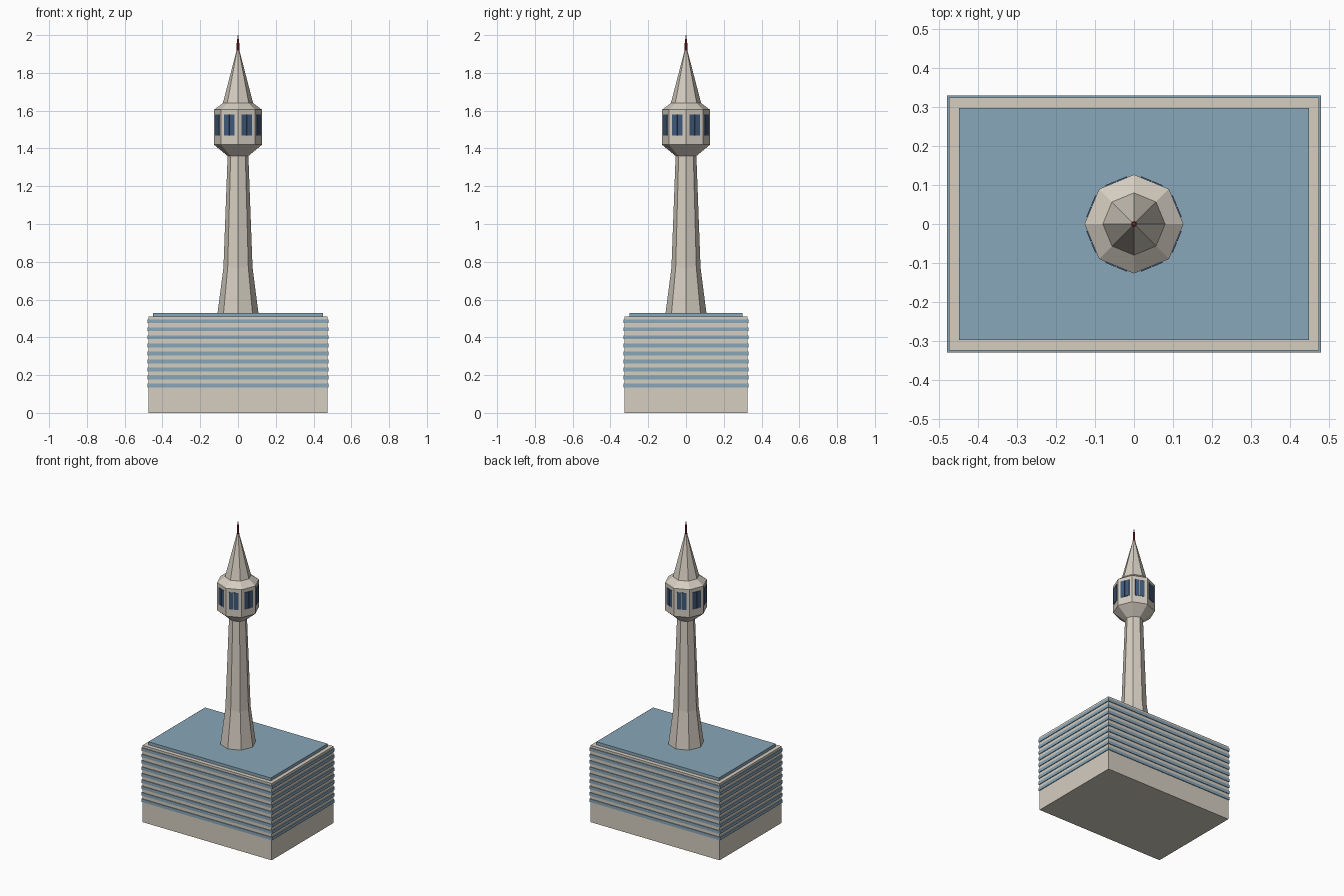
import bpy, bmesh
from math import pi, cos, sin
from mathutils import Matrix

cube = bpy.data.objects.get("Cube")
if cube:
    bpy.data.objects.remove(cube, do_unlink=True)


def material(name, rgb):
    m = bpy.data.materials.new(name)
    m.use_nodes = True
    m.diffuse_color = (*rgb, 1)
    m.node_tree.nodes["Principled BSDF"].inputs["Base Color"].default_value = (*rgb, 1)
    return m


stone = material("warm_stone", (0.66, 0.61, 0.53))
blue = material("pale_blue", (0.25, 0.39, 0.49))
glass = material("dark_glass", (0.05, 0.10, 0.19))
red = material("mast_red", (0.25, 0.02, 0.025))


def finish(name, bm, mat):
    bmesh.ops.recalc_face_normals(bm, faces=bm.faces)
    mesh = bpy.data.meshes.new(name)
    bm.to_mesh(mesh)
    bm.free()
    mesh.materials.append(mat)
    ob = bpy.data.objects.new(name, mesh)
    bpy.context.collection.objects.link(ob)
    return ob


def add_box(bm, size, centre, turn=0):
    mat = (Matrix.Rotation(turn, 4, 'Z') @ Matrix.Translation(centre)
           @ Matrix.Diagonal((*size, 1)))
    bmesh.ops.create_cube(bm, size=1, matrix=mat)


def slab(name, half_x, half_y, z0, z1, mat):
    bm = bmesh.new()
    add_box(bm, (2 * half_x, 2 * half_y, z1 - z0), (0, 0, (z0 + z1) / 2))
    return finish(name, bm, mat)


def lathe(name, profile, mat, sides=8):
    """Faceted solid from (radius, height) pairs, with corners on the axes."""
    bm = bmesh.new()
    rings = [[bm.verts.new((r * cos(2 * pi * k / sides), r * sin(2 * pi * k / sides), z))
              for k in range(sides)] for r, z in profile]
    for low, high in zip(rings, rings[1:]):
        for k in range(sides):
            n = (k + 1) % sides
            bm.faces.new((low[k], low[n], high[n], high[k]))
    bm.faces.new(rings[0])
    bm.faces.new(rings[-1])
    return finish(name, bm, mat)


# Podium building with projecting window bands and roof
slab("podium", 0.475, 0.325, 0, 0.51, stone)
for i in range(9):
    z = 0.145 + i * 0.0425
    slab(f"window_band_{i + 1}", 0.48, 0.33, z - 0.01, z + 0.01, blue)
slab("podium_roof", 0.45, 0.298, 0.51, 0.53, blue)

# Tower shaft, observation head and spire
lathe("tower_shaft", [(0.108, 0.53), (0.077, 0.77), (0.055, 1.36)], stone)
HEAD = 0.127
lathe("observation_head", [(0.055, 1.36), (HEAD, 1.42), (HEAD, 1.605), (0.08, 1.64)], stone)
lathe("spire", [(0.08, 1.64), (0.006, 1.925)], stone)

# Paired window panes on every side of the head
bm = bmesh.new()
apothem = HEAD * cos(pi / 8)
for k in range(8):
    for side in (-1, 1):
        add_box(bm, (0.006, 0.028, 0.112), (apothem, side * 0.0155, 1.525),
                pi / 8 + k * pi / 4)
finish("observation_windows", bm, glass)

# Mast
lathe("mast", [(0.008, 1.91), (0.006, 1.98)], red)
lathe("mast_tip", [(0.003, 1.98), (0.002, 2.0)], stone)
